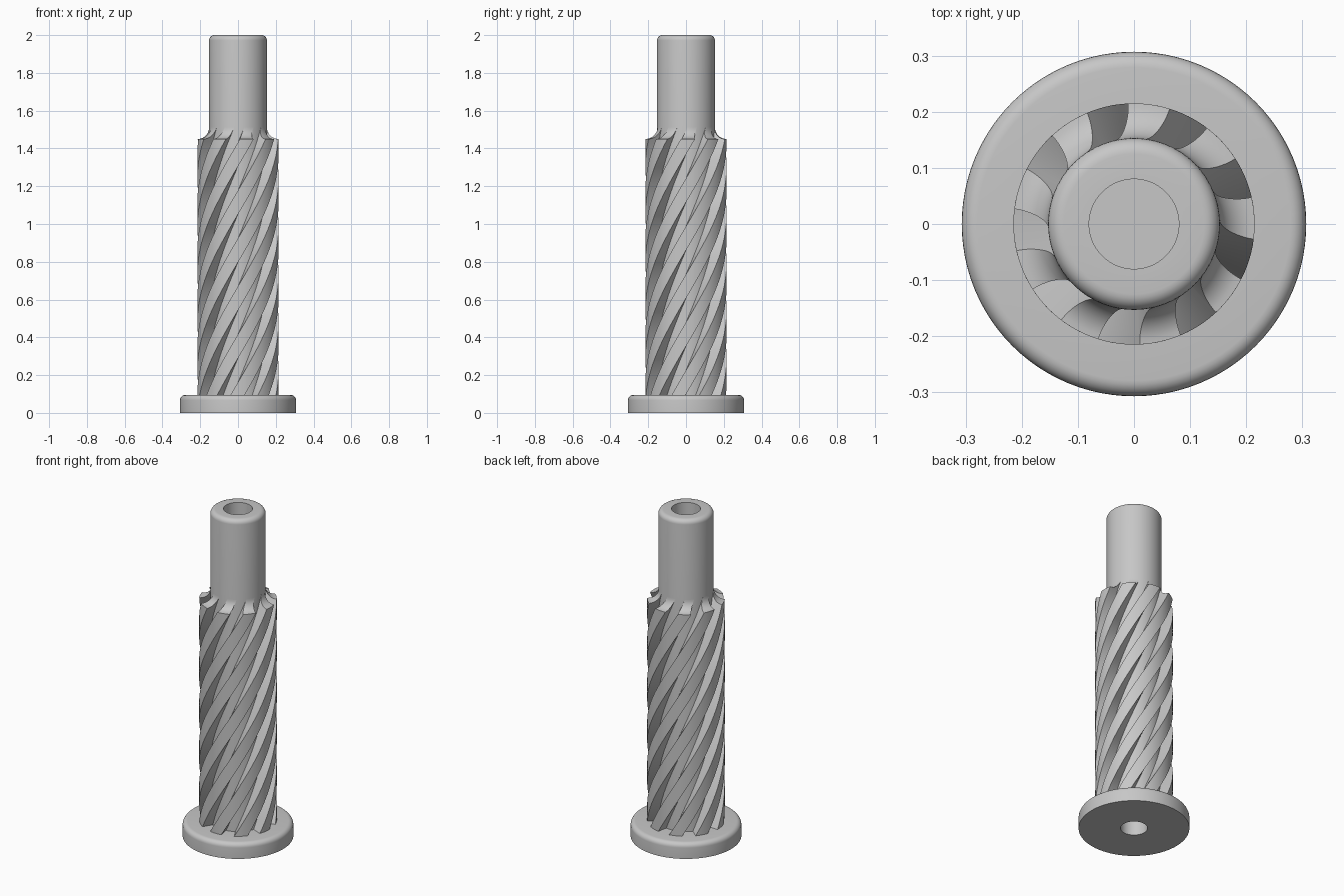
import bpy, bmesh
from math import cos, sin, pi, radians

old = bpy.data.objects.get("Cube")
if old:
    bpy.data.objects.remove(old, do_unlink=True)

grey = bpy.data.materials.new("plain grey")
grey.use_nodes = True
colour = (0.57, 0.57, 0.57, 1)
grey.diffuse_color = colour
grey.node_tree.nodes["Principled BSDF"].inputs["Base Color"].default_value = colour

SHAFT_R, TOOTH_R, FLANGE_R, HOLE_R = 0.153, 0.215, 0.307, 0.08
FLANGE_TOP, TOOTH_TOP, FILLET_TOP = 0.095, 1.45, 1.512
TEETH, TWIST = 9, radians(157.5)      # twist per unit of height
HOLE_DEPTH, ROUND = 0.3, 0.028


def finish(name, bm):
    bmesh.ops.recalc_face_normals(bm, faces=bm.faces)
    mesh = bpy.data.meshes.new(name)
    bm.to_mesh(mesh)
    bm.free()
    mesh.materials.append(grey)
    obj = bpy.data.objects.new(name, mesh)
    bpy.context.collection.objects.link(obj)
    bpy.ops.object.select_all(action='DESELECT')
    obj.select_set(True)
    bpy.context.view_layer.objects.active = obj
    bpy.ops.object.shade_smooth_by_angle(angle=radians(30))
    return obj


def lathe(name, profile, steps=96):
    bm = bmesh.new()
    verts = [bm.verts.new((r, 0, z)) for r, z in profile]
    edges = [bm.edges.new(pair) for pair in zip(verts, verts[1:])]
    bmesh.ops.spin(bm, geom=verts + edges, cent=(0, 0, 0), axis=(0, 0, 1),
                   angle=2 * pi, steps=steps, use_duplicate=False)
    bmesh.ops.remove_doubles(bm, verts=bm.verts, dist=1e-5)
    return finish(name, bm)


def rounded(r, z, n=6):
    """Rounded outer top edge, from the side up to the top."""
    return [(r - ROUND + ROUND * cos(a), z - ROUND + ROUND * sin(a))
            for a in (pi / 2 * i / n for i in range(n + 1))]


# Flange, shaft and the blind holes at both ends, as one turned body
lathe("flanged_shaft",
      [(0, HOLE_DEPTH), (0.075, HOLE_DEPTH), (0.075, 0), (FLANGE_R, 0)]
      + rounded(FLANGE_R, FLANGE_TOP)
      + [(SHAFT_R, FLANGE_TOP)] + rounded(SHAFT_R, 2)
      + [(HOLE_R, 2), (HOLE_R, 2 - HOLE_DEPTH), (0, 2 - HOLE_DEPTH)])

# Levels of a tooth: straight body, then a concave fillet into the shaft
rows, arc = 80, 10
height = FILLET_TOP - TOOTH_TOP
levels = [(TOOTH_R, FLANGE_TOP - 0.005 + (TOOTH_TOP - FLANGE_TOP + 0.005) * i / rows)
          for i in range(rows + 1)]
for i in range(1, arc + 1):
    a = pi / 2 * i / arc
    levels.append((TOOTH_R - (TOOTH_R - SHAFT_R) * sin(a),
                   TOOTH_TOP + height * (1 - cos(a))))

# Helical teeth
bm = bmesh.new()
half, segs = pi / TEETH / 2, 6
for t in range(TEETH):
    rings = []
    for r, z in levels:
        mid = radians(2.8) + 2 * pi * t / TEETH + TWIST * (z - TOOTH_TOP)
        angles = [mid - half + 2 * half * s / segs for s in range(segs + 1)]
        points = [(r, a) for a in angles]
        points += [(SHAFT_R - 0.006, a) for a in (angles[-1], angles[0])]
        rings.append([bm.verts.new((q * cos(a), q * sin(a), z)) for q, a in points])
    count = len(rings[0])
    for low, high in zip(rings, rings[1:]):
        for k in range(count):
            n = (k + 1) % count
            bm.faces.new((low[k], low[n], high[n], high[k]))
    bm.faces.new(rings[0])
    bm.faces.new(rings[-1])
finish("helical_teeth", bm)
